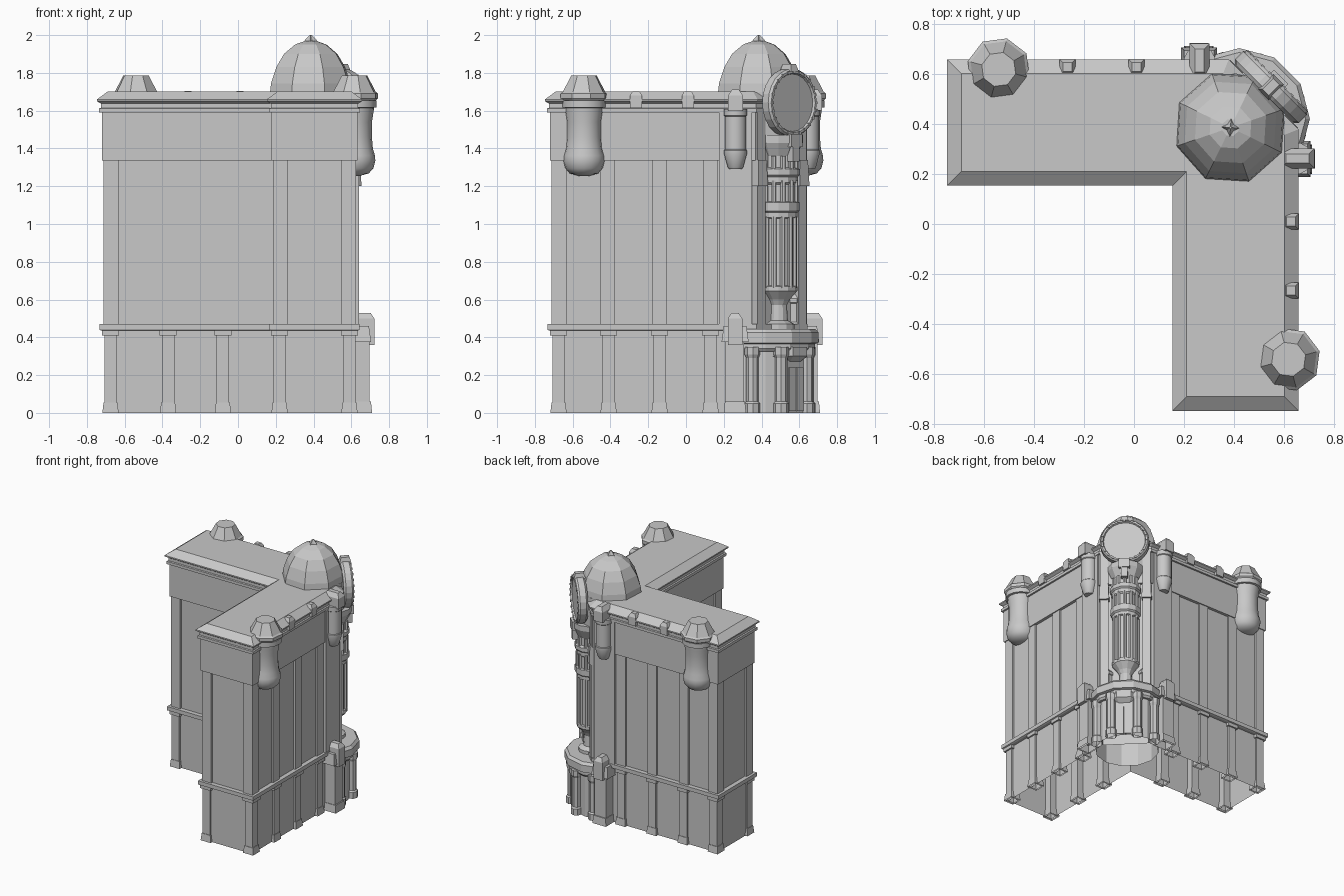
import bpy, bmesh, math
from mathutils import Matrix

cube = bpy.data.objects.get("Cube")
if cube:
    bpy.data.objects.remove(cube, do_unlink=True)

stone = bpy.data.materials.new("grey_stone")
stone.use_nodes = True
GREY = (0.58, 0.58, 0.58, 1)
stone.diffuse_color = GREY
stone.node_tree.nodes["Principled BSDF"].inputs["Base Color"].default_value = GREY


def loft(bm, outlines, heights):
    """Skin a stack of matching outlines; open underneath where it meets the ground."""
    rings = [[bm.verts.new((x, y, z)) for x, y in pts]
             for pts, z in zip(outlines, heights)]
    n = len(rings[0])
    for a, b in zip(rings, rings[1:]):
        for i in range(n):
            j = (i + 1) % n
            bm.faces.new((a[i], a[j], b[j], b[i]))
    bm.faces.new(rings[-1])
    if heights[0] != 0:
        bm.faces.new(rings[0][::-1])


def box(bm, x0, x1, y0, y1, z0, z1, inset=0.0):
    """Box whose top may be drawn in by inset."""
    loft(bm, [[(x0, y0), (x1, y0), (x1, y1), (x0, y1)],
              [(x0 + inset, y0 + inset), (x1 - inset, y0 + inset),
               (x1 - inset, y1 - inset), (x0 + inset, y1 - inset)]], [z0, z1])


def lathe(bm, profile, cx=0.0, cy=0.0, sides=8, turn=22.5):
    """Turn (radius, height) pairs about a vertical axis."""
    angles = [math.radians(turn) + math.tau * i / sides for i in range(sides)]
    loft(bm, [[(cx + r * math.cos(a), cy + r * math.sin(a)) for a in angles]
              for r, z in profile], [z for r, z in profile])


def finish(name, bm, mirror=False, smooth=False, matrix=None):
    """Make the object, optionally mirrored across the diagonal x = y."""
    bmesh.ops.recalc_face_normals(bm, faces=bm.faces)
    if matrix:
        bm.transform(matrix)
    if mirror:
        copy = bmesh.ops.duplicate(bm, geom=bm.verts[:] + bm.edges[:] + bm.faces[:])["geom"]
        for v in [g for g in copy if isinstance(g, bmesh.types.BMVert)]:
            v.co.x, v.co.y = v.co.y, v.co.x
        bmesh.ops.reverse_faces(bm, faces=[g for g in copy if isinstance(g, bmesh.types.BMFace)])
    mesh = bpy.data.meshes.new(name)
    bm.to_mesh(mesh)
    bm.free()
    mesh.materials.append(stone)
    ob = bpy.data.objects.new(name, mesh)
    bpy.context.collection.objects.link(ob)
    if smooth:
        bpy.ops.object.select_all(action='DESELECT')
        ob.select_set(True)
        bpy.context.view_layer.objects.active = ob
        bpy.ops.object.shade_smooth_by_angle(angle=math.radians(34))


END, INNER, OUTER, CUT = -0.713, 0.186, 0.624, 0.365


def plan(o):
    """L-shaped outline with the street corner cut off, grown by o."""
    e, i, u, c = END - o, INNER - o, OUTER + o, CUT + o * 0.4
    return [(e, u), (e, i), (i, i), (i, e), (u, e), (u, c), (c, u)]


# Main shell, open underneath
bm = bmesh.new()
loft(bm, [plan(-0.015)] * 2, [0, 1.62])
finish("wall_shell", bm)

# Horizontal courses: ledge, frieze, cornice and sloped roof
for name, levels in {
    "ledge": [(0.008, 0.435), (0.02, 0.44), (0.02, 0.47)],
    "frieze": [(0.008, 1.335), (0.008, 1.6)],
    "cornice": [(0.022, 1.59), (0.022, 1.612), (0.012, 1.615),
                (0.012, 1.637), (0.033, 1.65)],
    "roof": [(0.033, 1.65), (0.033, 1.66), (-0.024, 1.702)],
}.items():
    bm = bmesh.new()
    loft(bm, [plan(o) for o, z in levels], [z for o, z in levels])
    finish(name, bm)

# Upper pilasters: wing end corners, along the street side, and a wide corner pier
bm = bmesh.new()
w = 0.08
for x in (INNER, OUTER - w):
    box(bm, x, x + w, END, END + w, 0.46, 1.34)
for y in (-0.455, -0.18, 0.09):
    box(bm, 0.59, OUTER, y, y + w, 0.46, 1.34)
box(bm, 0.59, 0.641, 0.175, 0.35, 0.46, 1.595)
finish("upper_pilasters", bm, mirror=True)

# Ground floor columns with base and cap
bm = bmesh.new()
spots = [(0.59, y) for y in (-0.675, -0.41, -0.14, 0.13)]
spots += [(0.22, y) for y in (-0.675, -0.37, -0.08)]
for x, y in spots:
    box(bm, x - 0.033, x + 0.033, y - 0.033, y + 0.033, 0, 0.44)
    box(bm, x - 0.043, x + 0.043, y - 0.043, y + 0.043, 0, 0.055, 0.006)
    box(bm, x - 0.045, x + 0.045, y - 0.045, y + 0.045, 0.41, 0.44)
finish("ground_columns", bm, mirror=True)

# Small blocks on the roof edge
bm = bmesh.new()
for y in (-0.265, 0.01):
    box(bm, 0.595, 0.658, y - 0.032, y + 0.032, 1.615, 1.68)
    box(bm, 0.595, 0.658, y - 0.032, y + 0.032, 1.68, 1.705, 0.014)
finish("roof_blocks", bm, mirror=True)

# Turrets hanging near the wing ends, with faceted caps
bm = bmesh.new()
lathe(bm, [(0.03, 1.255), (0.075, 1.268), (0.1, 1.295), (0.11, 1.335), (0.108, 1.362),
           (0.097, 1.4), (0.092, 1.46), (0.092, 1.54), (0.1, 1.59), (0.102, 1.615),
           (0.117, 1.618), (0.117, 1.655)], 0.617, -0.54, 16, 0)
finish("end_turrets", bm, mirror=True, smooth=True)

bm = bmesh.new()
lathe(bm, [(0.118, 1.655), (0.128, 1.665), (0.128, 1.69), (0.116, 1.7),
           (0.07, 1.785)], 0.617, -0.54, 8, 15)
finish("end_turret_caps", bm, mirror=True)

# Slim turrets flanking the corner
bm = bmesh.new()
lathe(bm, [(0.035, 1.29), (0.042, 1.3), (0.062, 1.37), (0.062, 1.39), (0.058, 1.395),
           (0.058, 1.57), (0.064, 1.575), (0.064, 1.61)], 0.647, 0.262, 12, 15)
box(bm, 0.585, 0.72, 0.222, 0.302, 1.6, 1.68)
box(bm, 0.585, 0.72, 0.222, 0.302, 1.68, 1.712, 0.022)
finish("corner_turrets", bm, mirror=True, smooth=True)

# Buttress piers flanking the entrance
bm = bmesh.new()
box(bm, 0.6, 0.71, 0.2, 0.318, 0, 0.06, 0.006)
box(bm, 0.6, 0.695, 0.21, 0.308, 0, 0.4)
box(bm, 0.6, 0.705, 0.188, 0.332, 0.375, 0.46, 0.012)
box(bm, 0.6, 0.722, 0.222, 0.298, 0.36, 0.5)
box(bm, 0.6, 0.722, 0.222, 0.298, 0.5, 0.53, 0.02)
finish("entrance_piers", bm, mirror=True)

# Local frame of the corner: x points outwards along the diagonal
corner = Matrix.Translation((0.42, 0.42, 0)) @ Matrix.Rotation(math.pi / 4, 4, 'Z')

# Entrance body with round soffit
bm = bmesh.new()
lathe(bm, [(0.232, 0), (0.232, 0.36)], sides=12, turn=15)
lathe(bm, [(0.1, 0.27), (0.14, 0.3), (0.14, 0.35)], 0.13, 0, 8)
finish("entrance_body", bm, matrix=corner)

# Posts beside the door
bm = bmesh.new()
for a in (-62, -24, 24, 62):
    x, y = 0.235 * math.cos(math.radians(a)), 0.235 * math.sin(math.radians(a))
    lathe(bm, [(0.042, 0), (0.042, 0.05), (0.033, 0.06), (0.033, 0.29),
               (0.042, 0.31), (0.042, 0.35)], x, y, 8, 22.5 + a)
finish("entrance_posts", bm, matrix=corner)

bm = bmesh.new()
for y in (-0.027, 0.027):
    box(bm, 0.22, 0.233, y - 0.024, y + 0.024, 0.01, 0.24)
finish("door_leaves", bm, matrix=corner)

# Balcony with stepped edge
bm = bmesh.new()
lathe(bm, [(0.25, 0.325), (0.262, 0.34), (0.262, 0.365), (0.282, 0.37),
           (0.282, 0.425), (0.265, 0.445)], sides=12, turn=15)
finish("balcony", bm, matrix=corner)

# Pinnacles standing on the balcony
bm = bmesh.new()
lathe(bm, [(0.052, 0.43), (0.052, 0.47), (0.042, 0.48), (0.042, 0.58), (0.048, 0.585),
           (0.048, 0.605), (0.022, 0.635), (0.016, 0.67)], 0.57, 0.375, 8)
finish("pinnacles", bm, mirror=True)

# Corner column: foot, flared bowl, fluted shaft, collars and capital
bm = bmesh.new()
cx = 0.098
lathe(bm, [(0.085, 0.44), (0.085, 0.47), (0.05, 0.49), (0.045, 0.57), (0.06, 0.6),
           (0.1, 0.645), (0.1, 0.67), (0.086, 0.675), (0.086, 1.03), (0.1, 1.035),
           (0.1, 1.06), (0.112, 1.07), (0.112, 1.115), (0.094, 1.12), (0.094, 1.21),
           (0.104, 1.22), (0.104, 1.25), (0.115, 1.26), (0.115, 1.29), (0.095, 1.3),
           (0.095, 1.36), (0.13, 1.43), (0.13, 1.47)], cx, 0, 12, 15)
for i in range(12):
    a = math.tau * i / 12
    for r, z0, z1 in ((0.087, 0.66, 1.04), (0.094, 1.11, 1.23), (0.095, 1.29, 1.36)):
        lathe(bm, [(0.014, z0), (0.014, z1)], cx + r * math.cos(a), r * math.sin(a), 6, 0)
finish("corner_column", bm, matrix=corner)

# Side strips on the cut corner wall
bm = bmesh.new()
for s in (-1, 1):
    y = s * 0.155
    box(bm, 0.06, 0.125, y - 0.03, y + 0.03, 0.44, 1.6)
    box(bm, 0.06, 0.14, y - 0.036, y + 0.036, 1.2, 1.34, 0.006)
finish("corner_pilasters", bm, matrix=corner)

# Drum behind the clock
bm = bmesh.new()
lathe(bm, [(0.15, 1.42), (0.195, 1.47), (0.195, 1.7)], -0.02, 0, 12, 15)
finish("dome_drum", bm, matrix=corner)

# Faceted dome and star-shaped finial
bm = bmesh.new()
lathe(bm, [(0.228, 1.695), (0.222, 1.745), (0.193, 1.83), (0.15, 1.9),
           (0.088, 1.95), (0.035, 1.968)], 0.385, 0.385, 8, 19)
finish("dome", bm)

bm = bmesh.new()
rings = [[(0.385 + s * (1 if i % 2 else 0.5) * math.cos(math.tau * i / 8 + 0.72),
           0.385 + s * (1 if i % 2 else 0.5) * math.sin(math.tau * i / 8 + 0.72))
          for i in range(8)] for s in (0.045, 0.03, 0.006)]
loft(bm, rings, [1.955, 1.975, 2.0])
finish("finial", bm)

# Clock disc facing the corner, with recessed dial and rim teeth
facing = Matrix.Translation((0.552, 0.552, 1.642)) @ Matrix.Rotation(math.pi / 4, 4, 'Z')
tilt = Matrix.Rotation(math.pi / 2, 4, 'Y')
bm = bmesh.new()
lathe(bm, [(0.165, -0.045), (0.18, -0.03), (0.18, 0.015), (0.17, 0.028),
           (0.158, 0.028), (0.152, 0.016)], sides=24, turn=0)
for i in range(24):
    a = math.tau * i / 24
    lathe(bm, [(0.01, 0.01), (0.01, 0.033)], 0.163 * math.cos(a), 0.163 * math.sin(a), 4, 45)
finish("clock_disc", bm, matrix=facing @ tilt)

# Block above the clock and the bracket below
bm = bmesh.new()
box(bm, -0.05, 0.035, -0.03, 0.03, 0.165, 0.205, 0.012)
box(bm, -0.08, 0.05, -0.04, 0.04, -0.235, -0.165)
box(bm, -0.08, 0.045, -0.024, 0.024, -0.31, -0.22)
finish("clock_bracket", bm, matrix=facing)
